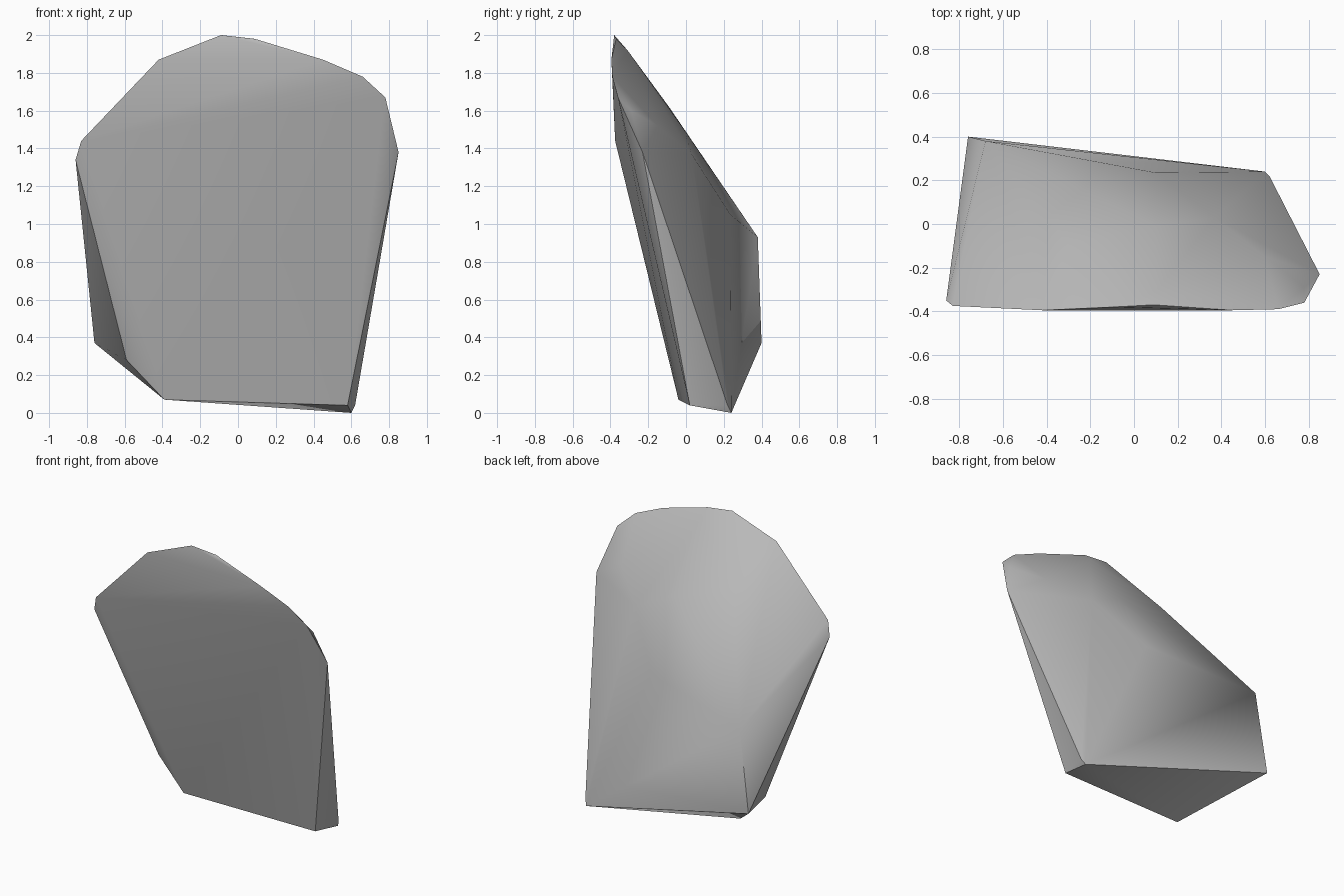
import bpy
import bmesh
import math

# Remove only the default cube
default_cube = bpy.data.objects.get("Cube")
if default_cube is not None:
    bpy.data.objects.remove(default_cube, do_unlink=True)


def make_material(name, colour):
    """Create a plain flat-coloured material."""
    material = bpy.data.materials.new(name)
    material.use_nodes = True
    material.diffuse_color = colour
    shader = next(node for node in material.node_tree.nodes
                  if node.type == 'BSDF_PRINCIPLED')
    shader.inputs["Base Color"].default_value = colour
    shader.inputs["Roughness"].default_value = 0.9
    return material


def make_boulder(name, corner_groups, material, smooth_angle):
    """Wrap a convex, faceted stone around the given corners."""
    mesh = bpy.data.meshes.new(name)
    stone = bpy.data.objects.new(name, mesh)
    bpy.context.collection.objects.link(stone)

    bm = bmesh.new()
    for group in corner_groups:
        for corner in group:
            bm.verts.new(corner)
    bmesh.ops.convex_hull(bm, input=bm.verts[:], use_existing_faces=False)

    # Drop any corner that ended up inside the stone
    loose = [v for v in bm.verts if not v.link_faces]
    bmesh.ops.delete(bm, geom=loose, context='VERTS')
    bmesh.ops.recalc_face_normals(bm, faces=bm.faces[:])
    bm.to_mesh(mesh)
    bm.free()
    mesh.materials.append(material)

    # Soft shading on the worn faces, crisp edges on the broken ones
    bpy.ops.object.select_all(action='DESELECT')
    stone.select_set(True)
    bpy.context.view_layer.objects.active = stone
    bpy.ops.object.shade_smooth_by_angle(angle=math.radians(smooth_angle))
    return stone


# Narrow base, leaning towards the back
base = [(.6, .24, 0), (.62, .22, .04), (.58, .02, .04),
        (-.39, -.04, .07), (-.59, -.03, .28), (-.76, .4, .37)]

# Rounded rim of the overhanging front face
rim = [(-.86, -.35, 1.34), (-.83, -.375, 1.44), (-.42, -.395, 1.87),
       (-.09, -.38, 2), (.09, -.37, 1.98), (.45, -.395, 1.87),
       (.66, -.39, 1.78), (.78, -.36, 1.67), (.78, -.29, 1.6),
       (.85, -.23, 1.38)]

# Worn shoulder and the sharp rear corner below it
shoulder = [(.1, -.31, 1.92), (-.3, -.09, 1.62), (.1, -.01, 1.5),
            (.37, .03, 1.37), (.6, -.15, 1.52), (.1, .235, 1.05),
            (-.68, .38, .93)]

grey_stone = make_material("grey stone", (.5, .5, .5, 1))
make_boulder("boulder", (base, rim, shoulder), grey_stone, 40)
